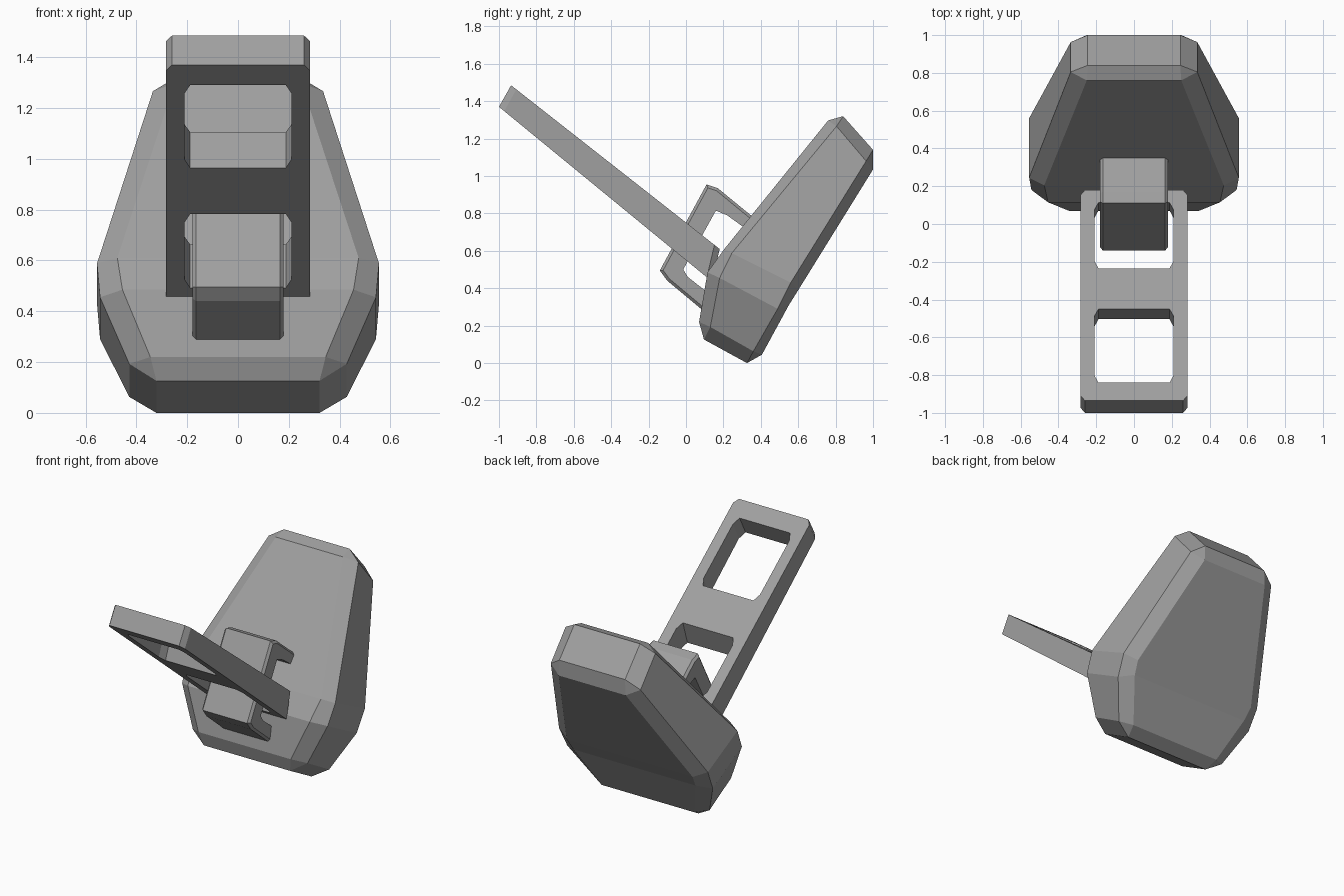
import bpy, bmesh

if "Cube" in bpy.data.objects:
    bpy.data.objects.remove(bpy.data.objects["Cube"])

grey = bpy.data.materials.new("dark_grey")
grey.diffuse_color = (.35, .35, .35, 1)
grey.use_nodes = True
grey.node_tree.nodes["Principled BSDF"].inputs["Base Color"].default_value = grey.diffuse_color


def finish(name, bm):
    bmesh.ops.remove_doubles(bm, verts=bm.verts, dist=1e-4)
    bmesh.ops.recalc_face_normals(bm, faces=bm.faces)
    mesh = bpy.data.meshes.new(name)
    bm.to_mesh(mesh)
    bm.free()
    mesh.materials.append(grey)
    ob = bpy.data.objects.new(name, mesh)
    bpy.context.collection.objects.link(ob)
    return ob


def octagon(half, t0, t1, cx, ct):
    right = [(half - cx, t0), (half, t0 + ct), (half, t1 - ct), (half - cx, t1)]
    return right + [(-x, t) for x, t in reversed(right)]


# Body: four half outlines from front to back, each running top to bottom
rings = [
    [(.25, .76, 1.297), (.25, .76, 1.297), (.475, .205, .61),
     (.455, .115, .485), (.345, .07, .22), (.345, .07, .22)],
    [(.245, .84, 1.32), (.335, .805, 1.266), (.555, .245, .588),
     (.543, .18, .455), (.428, .13, .193), (.321, .096, .126)],
    [(.245, 1.0, 1.14), (.335, .963, 1.08), (.555, .56, .43),
     (.543, .49, .29), (.428, .36, .063), (.321, .326, 0)],
    [(.25, 1.0, 1.035), (.25, 1.0, 1.035), (.47, .60, .39),
     (.455, .55, .31), (.345, .406, .045), (.345, .406, .045)],
]
bm = bmesh.new()
loops = []
for ring in rings:
    full = ring + [(-x, y, z) for x, y, z in reversed(ring)]
    loops.append([bm.verts.new(p) for p in full])
n = len(loops[0])
for a, b in zip(loops, loops[1:]):
    for i in range(n):
        j = (i + 1) % n
        bm.faces.new((a[i], a[j], b[j], b[i]))
for cap in (loops[0], loops[-1]):
    for i in range(1, 4):
        bm.faces.new((cap[i], cap[i + 1], cap[n - 2 - i], cap[n - 1 - i]))
finish("body", bm)

# Staple: bent band set into the front of the body
outer = [(.20, .19), (-.10, .44), (-.14, .495), (.11, .955), (.17, .935), (.42, .73)]
inner = [(.40, .66), (.22, .79), (.16, .815), (-.015, .50), (.01, .46), (.24, .28)]
bm = bmesh.new()
profile = outer + inner
sides = [[bm.verts.new((x, y, z)) for y, z in profile] for x in (-.18, .18)]
m = len(profile)
for i in range(m):
    j = (i + 1) % m
    bm.faces.new((sides[0][i], sides[0][j], sides[1][j], sides[1][i]))
for s in sides:
    for i in range(5):
        bm.faces.new((s[i], s[i + 1], s[m - 2 - i], s[m - 1 - i]))
bmesh.ops.recalc_face_normals(bm, faces=bm.faces)
# Small chamfer along the outer rims
rim = [e for e in bm.edges for s in sides for i in range(5)
       if set(e.verts) == {s[i], s[i + 1]}]
bmesh.ops.bevel(bm, geom=rim, offset=.015, segments=1, affect='EDGES')
finish("staple", bm)

# Strap: flat plan with two slots, thickened and mapped onto its slope
bm = bmesh.new()
edges = []
for outline in (octagon(.284, 0, 1, .024, .025),
                octagon(.21, .085, .435, .022, .035),
                octagon(.21, .628, .94, .022, .035)):
    vs = [bm.verts.new((x, t, 0)) for x, t in outline]
    edges += [bm.edges.new((vs[i], vs[(i + 1) % 8])) for i in range(8)]
bmesh.ops.triangle_fill(bm, edges=edges, use_beauty=True)
ext = bmesh.ops.extrude_face_region(bm, geom=list(bm.faces), use_keep_orig=True)
for g in ext["geom"]:
    if isinstance(g, bmesh.types.BMVert):
        g.co.z = 1
for v in bm.verts:
    t = v.co.y
    if v.co.z > .5:
        v.co.y, v.co.z = -.935 + 1.115 * t, 1.485 - .875 * t
    else:
        v.co.y, v.co.z = -1.0 + 1.14 * t, 1.37 - .935 * t
finish("hasp_strap", bm)
